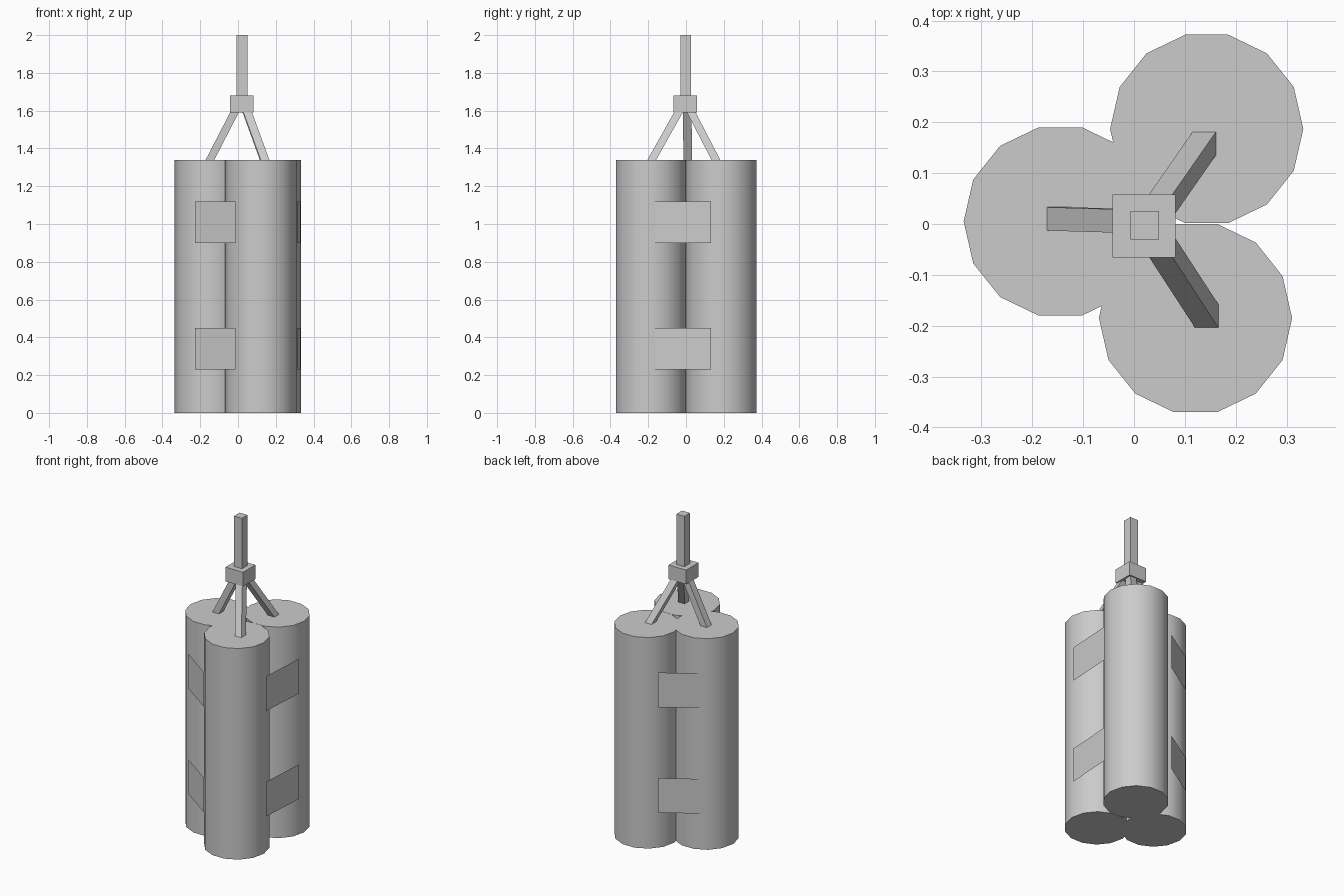
import bpy, math
from mathutils import Vector

cube = bpy.data.objects.get("Cube")
if cube:
    bpy.data.objects.remove(cube, do_unlink=True)

GREY = (0.6, 0.6, 0.6, 1)
grey = bpy.data.materials.new("plain_grey")
grey.use_nodes = True
grey.diffuse_color = GREY
grey.node_tree.nodes["Principled BSDF"].inputs["Base Color"].default_value = GREY

RADIUS, SIDES, TOP = 0.19, 14, 1.34


def mesh_object(name, verts, faces):
    mesh = bpy.data.meshes.new(name)
    mesh.from_pydata(verts, [], faces)
    mesh.materials.append(grey)
    obj = bpy.data.objects.new(name, mesh)
    bpy.context.collection.objects.link(obj)
    return obj


def bar(name, low, high, size):
    """Square bar with level ends, sheared from low to high."""
    h = size / 2
    square = [Vector((x, y, 0)) for x, y in ((-h, -h), (h, -h), (h, h), (-h, h))]
    verts = [Vector(end) + c for end in (low, high) for c in square]
    sides = [(i, (i + 1) % 4, (i + 1) % 4 + 4, i + 4) for i in range(4)]
    return mesh_object(name, verts, [(3, 2, 1, 0), (4, 5, 6, 7)] + sides)


# Three joined canisters
centres = {
    "left": Vector((-0.145, 0.005, 0)),
    "back": Vector((0.143, 0.187, 0)),
    "front": Vector((0.121, -0.185, 0)),
}
for side, c in centres.items():
    bpy.ops.mesh.primitive_cylinder_add(
        vertices=SIDES, radius=RADIUS, depth=TOP,
        location=(c.x, c.y, TOP / 2), rotation=(0, 0, math.pi / 2))
    can = bpy.context.object
    can.name = side + "_canister"
    can.data.materials.append(grey)
    bpy.ops.object.shade_smooth_by_angle(angle=math.radians(40))

# Thin straps bridging each neighbouring pair, low and high
# (first canister, second canister, side vertex they touch, start, end)
STEP = 2 * math.pi / SIDES
straps = [("left", "front", 9, 0.14, 0.95),
          ("front", "back", 0, 0.05, 0.85),
          ("back", "left", 5, 0.15, 0.95)]
for first, second, corner, start, end in straps:
    out = Vector((math.cos(corner * STEP), math.sin(corner * STEP), 0)) * (RADIUS + 0.002)
    p, q = centres[first] + out, centres[second] + out
    a, b = p.lerp(q, start), p.lerp(q, end)
    for level, z in (("lower", 0.23), ("upper", 0.9)):
        lo, hi = Vector((0, 0, z)), Vector((0, 0, z + 0.22))
        mesh_object(f"{level}_{first}_{second}_strap",
                    [a + lo, b + lo, b + hi, a + hi], [(0, 1, 2, 3)])

# Sloping struts from the canister tops to the hub
bar("left_strut", (-0.148, 0.01, TOP), (-0.014, 0.006, 1.6), 0.046)
bar("back_strut", (0.138, 0.158, TOP), (0.044, 0.023, 1.6), 0.046)
bar("front_strut", (0.143, -0.181, TOP), (0.048, -0.035, 1.6), 0.046)

# Hub block and mast
bar("hub", (0.02, -0.004, 1.59), (0.02, -0.004, 1.68), 0.124)
bar("mast", (0.021, -0.002, 1.68), (0.021, -0.002, 2.0), 0.056)
